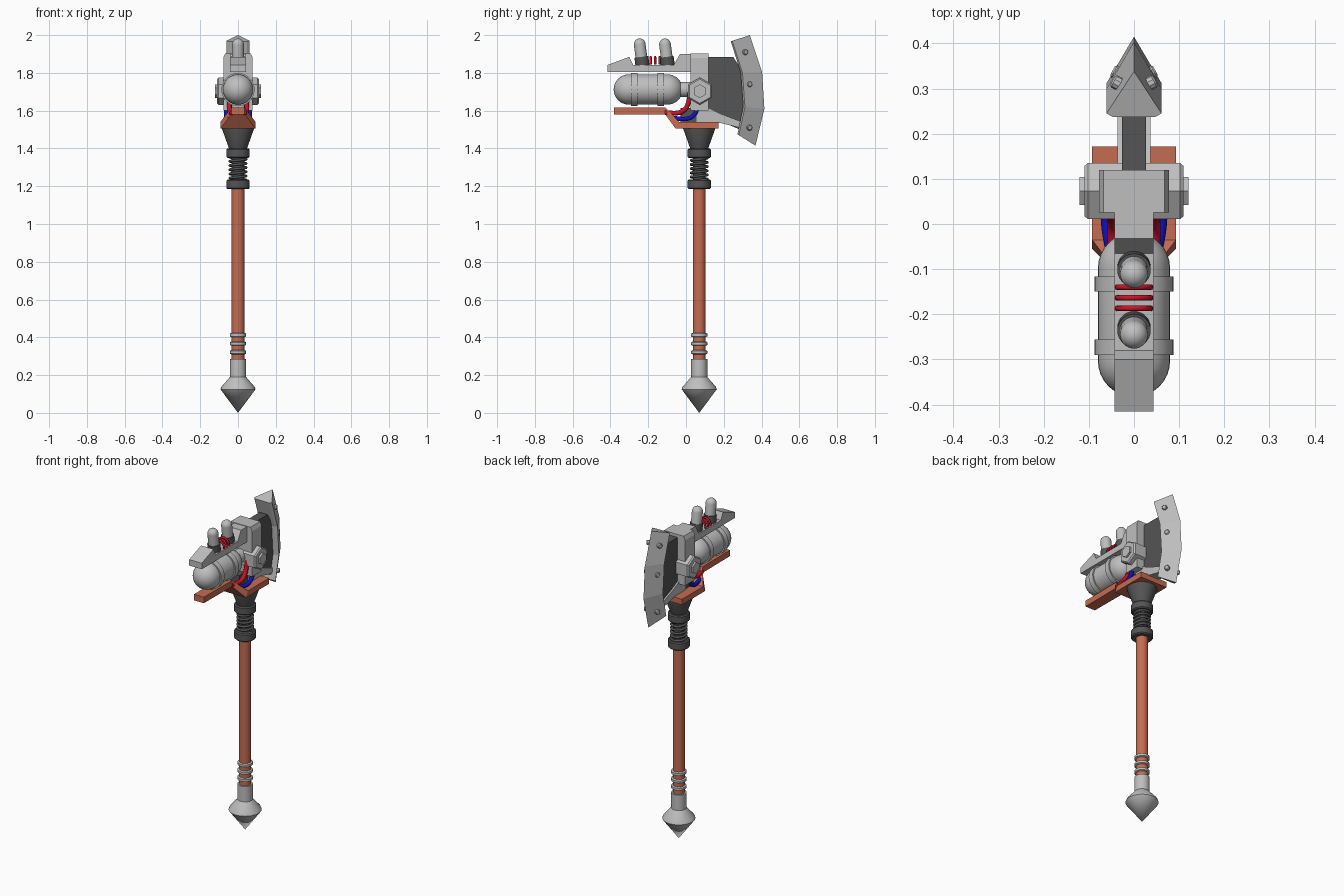
import bpy, bmesh, math
from mathutils import Vector

if "Cube" in bpy.data.objects:
    bpy.data.objects.remove(bpy.data.objects["Cube"])

CY = 0.07  # shaft axis position in y


def material(name, rgb):
    m = bpy.data.materials.new(name)
    m.diffuse_color = (*rgb, 1)
    m.use_nodes = True
    m.node_tree.nodes["Principled BSDF"].inputs["Base Color"].default_value = m.diffuse_color
    return m


COPPER = material("copper_brown", (0.56, 0.15, 0.085))
STEEL = material("light_steel", (0.52, 0.52, 0.52))
DARK = material("dark_iron", (0.09, 0.09, 0.09))
RED = material("red", (0.62, 0.006, 0.02))
BLUE = material("blue", (0.006, 0.006, 0.55))


def finish(name, bm, mat, smooth=True, angle=35):
    bmesh.ops.recalc_face_normals(bm, faces=bm.faces)
    me = bpy.data.meshes.new(name)
    bm.to_mesh(me)
    bm.free()
    me.materials.append(mat)
    ob = bpy.data.objects.new(name, me)
    bpy.context.collection.objects.link(ob)
    if smooth:
        bpy.ops.object.select_all(action='DESELECT')
        ob.select_set(True)
        bpy.context.view_layer.objects.active = ob
        bpy.ops.object.shade_smooth_by_angle(angle=math.radians(angle))
    return ob


def lathe(name, prof, start, axis, mat, n=32, smooth=True, phase=0.0):
    """Revolve (radius, distance) pairs along an axis, starting at a point."""
    bm = bmesh.new()
    q = Vector(axis).to_track_quat('Z', 'Y')
    start = Vector(start)
    rings = []
    for r, h in prof:
        if r < 1e-5:
            rings.append([bm.verts.new(start + q @ Vector((0, 0, h)))])
        else:
            rings.append([bm.verts.new(start + q @ Vector((
                r * math.cos(2 * math.pi * i / n + phase),
                r * math.sin(2 * math.pi * i / n + phase), h))) for i in range(n)])
    for a, b in zip(rings, rings[1:]):
        for i in range(n):
            j = (i + 1) % n
            f = [a[i % len(a)], a[j % len(a)], b[j % len(b)], b[i % len(b)]]
            bm.faces.new(list(dict.fromkeys(f)))
    for ring in (rings[0], rings[-1]):
        if len(ring) > 1:
            bm.faces.new(ring)
    return finish(name, bm, mat, smooth)


def plate(name, prof, half, mat):
    """Extrude a (y, z) side profile across x."""
    bm = bmesh.new()
    f = bm.faces.new([bm.verts.new((-half, y, z)) for y, z in prof])
    ext = bmesh.ops.extrude_face_region(bm, geom=[f])
    for v in ext['geom']:
        if isinstance(v, bmesh.types.BMVert):
            v.co.x = half
    return finish(name, bm, mat, False)


def loft(name, sections, mat):
    """Skin a row of cross sections with equal point counts."""
    bm = bmesh.new()
    rows = [[bm.verts.new(p) for p in s] for s in sections]
    n = len(rows[0])
    for a, b in zip(rows, rows[1:]):
        for i in range(n):
            j = (i + 1) % n
            bm.faces.new((a[i], a[j], b[j], b[i]))
    bm.faces.new(rows[0])
    bm.faces.new(rows[-1])
    return finish(name, bm, mat, False)


def tube(name, pts, r, mat, kind='NURBS'):
    cu = bpy.data.curves.new(name, 'CURVE')
    cu.dimensions = '3D'
    cu.bevel_depth = r
    cu.bevel_resolution = 3
    cu.use_fill_caps = True
    sp = cu.splines.new(kind)
    sp.points.add(len(pts) - 1)
    for p, co in zip(sp.points, pts):
        p.co = (*co, 1)
    if kind == 'NURBS':
        sp.use_endpoint_u = True
        sp.order_u = 4
    cu.materials.append(mat)
    ob = bpy.data.objects.new(name, cu)
    bpy.context.collection.objects.link(ob)


def dome(r, h0, h1, steps=8, both=True):
    """Capsule profile from h0 to h1."""
    arc = [(r * math.cos(t), r * math.sin(t)) for t in
           [math.pi / 2 * k / steps for k in range(steps + 1)]]
    top = [(a, h1 - r + b) for a, b in arc]
    low = [(a, h0 + r - b) for a, b in reversed(arc)] if both else [(r, h0)]
    return low + top


UP = (0, 0, 1)

# Handle: shaft, pointed pommel, grip rings
lathe("shaft", [(0.034, 0.25), (0.034, 1.2)], (0, CY, 0), UP, COPPER)
lathe("pommel", [(0, 0), (0.093, 0.125), (0.088, 0.138), (0.043, 0.19), (0.043, 0.285)],
      (0, CY, 0), UP, STEEL)
for k in range(3):
    lathe(f"grip_ring_{k}", [(0.036, 0), (0.043, 0.004), (0.043, 0.018), (0.036, 0.022)],
          (0, CY, 0.31 + 0.0455 * k), UP, STEEL)

# Spring neck between two collars, flaring into the head
for name, z in (("lower_collar", 1.185), ("upper_collar", 1.35)):
    lathe(name, [(0.056, 0), (0.062, 0.006), (0.062, 0.044), (0.056, 0.05)], (0, CY, z), UP, DARK)
lathe("spring_core", [(0.034, 1.22), (0.034, 1.37)], (0, CY, 0), UP, DARK)
turns = 5.5
tube("spring", [(0.043 * math.cos(a), CY + 0.043 * math.sin(a), 1.232 + 0.122 * k / 132)
                for k in range(133) for a in [2 * math.pi * turns * k / 132]], 0.007, DARK, 'POLY')
lathe("neck_flare", [(0.046, 1.395), (0.085, 1.505), (0.085, 1.512)], (0, CY, 0), UP, DARK)

# Stepped copper base plate, narrowing to the rear
base = [(0.172, 1.505, 1.54, 0.093), (-0.055, 1.505, 1.54, 0.093),
        (-0.11, 1.58, 1.617, 0.036), (-0.382, 1.58, 1.617, 0.034)]
loft("base_plate", [[(-w, y, a), (w, y, a), (w, y + (0.02 if i == 1 else 0), b),
                     (-w, y + (0.02 if i == 1 else 0), b)]
                    for i, (y, a, b, w) in enumerate(base)], COPPER)

# Gas tank with neck and straps
lathe("tank", dome(0.08, 0, 0.365), (0, -0.383, 1.712), (0, 1, 0), STEEL)
lathe("tank_neck", [(0.04, 0), (0.04, 0.09)], (0, -0.045, 1.712), (0, 1, 0), STEEL)
for k, y in enumerate((-0.29, -0.15)):
    lathe(f"tank_strap_{k}", [(0.078, 0), (0.088, 0), (0.088, 0.034), (0.078, 0.034)],
          (0, y, 1.712), (0, 1, 0), STEEL, 24)

# Top rail over the tank
plate("top_rail", [(-0.415, 1.805), (0.04, 1.805), (0.04, 1.9), (-0.032, 1.9), (-0.065, 1.842),
                   (-0.28, 1.842), (-0.3, 1.885), (-0.415, 1.842)], 0.043, STEEL)

# Tilted plungers in dark sockets, red coils between them
tilt = (0, -0.13, 1)
for k, y in enumerate((-0.23, -0.096)):
    lathe(f"plunger_socket_{k}", [(0.037, 0), (0.037, 0.05)], (0, y, 1.835), tilt, DARK)
    lathe(f"plunger_{k}", dome(0.031, 0, 0.148, both=False), (0, y, 1.835), tilt, STEEL)
for k in range(3):
    y = -0.187 + 0.0235 * k
    tube(f"red_coil_{k}", [(0.037 * math.cos(a), y, 1.844 + 0.04 * math.sin(a))
                           for a in [math.pi * i / 16 for i in range(17)]], 0.006, RED, 'POLY')

# Central head block with chamfered shoulders
sect = [(-0.078, 1.6), (0.078, 1.6), (0.078, 1.88), (0.068, 1.903), (-0.068, 1.903), (-0.078, 1.88)]
loft("head_block", [[(x, y, z) for x, z in sect] for y in (0.025, 0.12)], STEEL)

# Hexagonal cross axle and end nuts
lathe("hex_axle", [(0.064, 0), (0.072, 0.008), (0.072, 0.212), (0.064, 0.22)],
      (-0.11, CY + 0.003, 1.703), (1, 0, 0), STEEL, 6, False, math.pi / 2)
lathe("hex_nuts", [(0.036, 0), (0.036, 0.242)], (-0.121, CY + 0.003, 1.703), (1, 0, 0),
      STEEL, 6, False, math.pi / 2)

# Dark blade web and its lower supports
plate("blade_web", [(0.1, 1.885), (0.25, 1.885), (0.31, 1.79), (0.32, 1.6), (0.285, 1.5),
                    (0.17, 1.55), (0.1, 1.55)], 0.027, DARK)
plate("lower_bracket", [(0.055, 1.535), (0.055, 1.615), (0.12, 1.615), (0.18, 1.585),
                        (0.285, 1.545), (0.285, 1.51), (0.18, 1.535)], 0.037, STEEL)
plate("rear_block", [(-0.03, 1.535), (-0.03, 1.615), (0.06, 1.615), (0.06, 1.535)], 0.03, DARK)

# Cutting edge: wedge section following a faceted curve
edge = [((0.237, 1.967), (0.338, 2.0)), ((0.29, 1.8), (0.403, 1.805)),
        ((0.303, 1.62), (0.415, 1.61)), ((0.272, 1.475), (0.368, 1.415))]
rows = []
for a, b in edge:
    a, b = Vector(a), Vector(b)
    m = a.lerp(b, 0.08)
    rows.append([(-0.047, *a), (0.047, *a), (0.061, *m), (0, *b), (-0.061, *m)])
loft("cutting_edge", rows, STEEL)

# Rivets on both sides of the cutting edge
for side in (-1, 1):
    for k, (y, z) in enumerate(((0.308, 1.91), (0.33, 1.74), (0.33, 1.51))):
        lathe(f"rivet_{k}_{'right' if side > 0 else 'left'}",
              [(0.015, 0), (0.015, 0.017), (0.011, 0.021)],
              (side * 0.029, y, z), (side * 0.88, 0.47, 0), STEEL, 10)

# Hoses from the axle down to the base plate
for side in (-1, 1):
    s = 'right' if side > 0 else 'left'
    x = side * 0.046
    tube(f"red_hose_{s}", [(x, 0.022, 1.7), (x, 0.018, 1.64), (x, -0.01, 1.585),
                           (x, -0.06, 1.585), (x * 0.7, -0.11, 1.59)], 0.013, RED)
    x = side * 0.062
    tube(f"blue_hose_{s}", [(x, 0.062, 1.66), (x, 0.062, 1.6), (x, 0.035, 1.555),
                            (x, -0.02, 1.552), (x * 0.7, -0.085, 1.565)], 0.012, BLUE)
